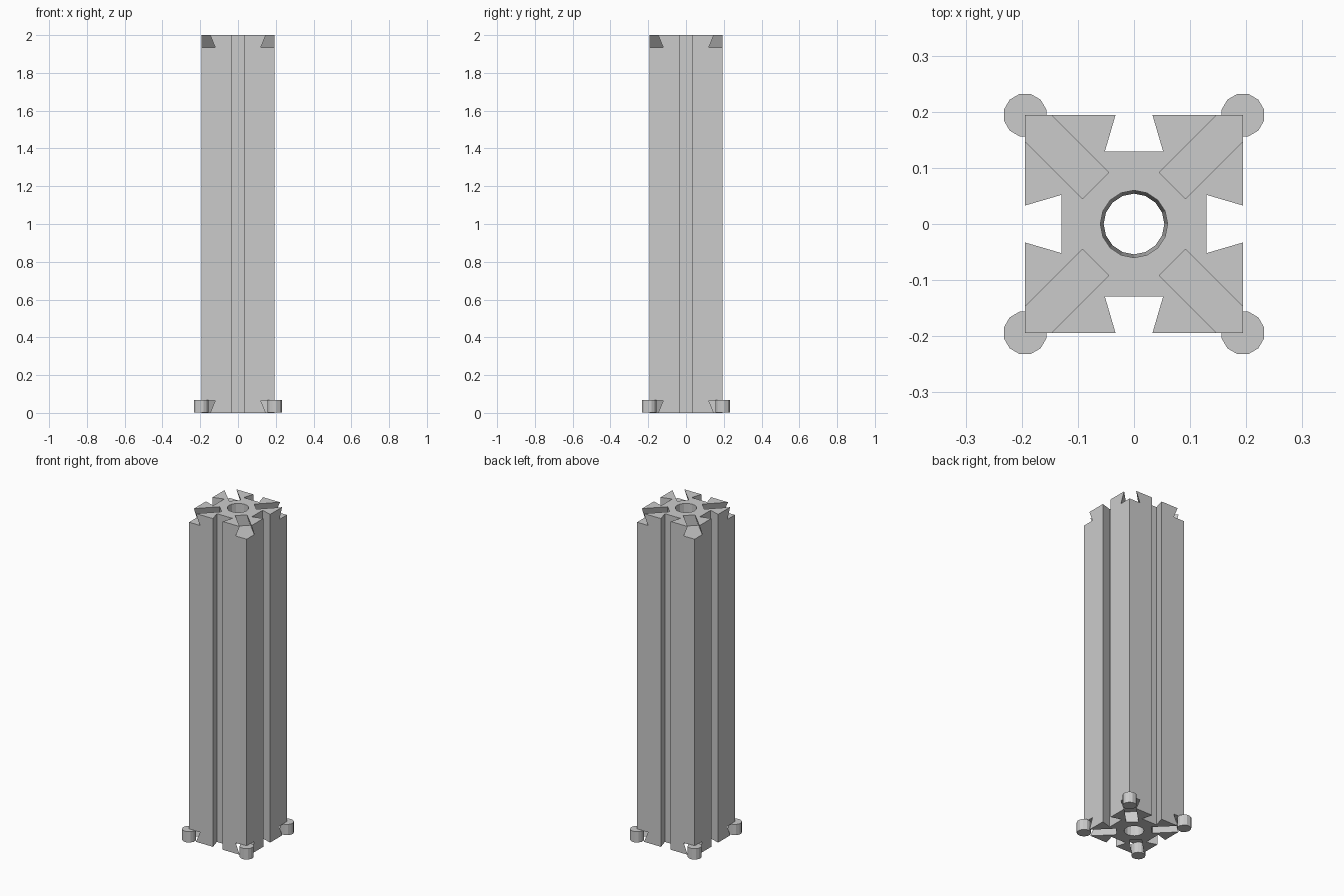
import bpy
import bmesh
from math import pi, radians
from mathutils import Matrix, Vector

if "Cube" in bpy.data.objects:
    bpy.data.objects.remove(bpy.data.objects["Cube"], do_unlink=True)

HEIGHT = 2.0
HALF = 0.194      # half width of the square post
DEPTH = 0.065     # depth of every dovetail
MOUTH = 0.033     # half width of a dovetail at the surface
FLOOR = 0.052     # half width of a dovetail at its floor

grey = bpy.data.materials.new("mid_grey")
grey.use_nodes = True
colour = (0.6, 0.6, 0.6, 1)
grey.diffuse_color = colour
grey.node_tree.nodes["Principled BSDF"].inputs["Base Color"].default_value = colour


def add_prism(bm, points, direction):
    """Extrude a closed outline along a direction."""
    face = bm.faces.new([bm.verts.new(p) for p in points])
    result = bmesh.ops.extrude_face_region(bm, geom=[face], use_keep_orig=True)
    moved = [v for v in result["geom"] if isinstance(v, bmesh.types.BMVert)]
    bmesh.ops.translate(bm, vec=direction, verts=moved)


def make_object(name, bm):
    bmesh.ops.recalc_face_normals(bm, faces=bm.faces)
    mesh = bpy.data.meshes.new(name)
    bm.to_mesh(mesh)
    bm.free()
    mesh.materials.append(grey)
    obj = bpy.data.objects.new(name, mesh)
    bpy.context.collection.objects.link(obj)
    return obj


# Post: square section with a dovetail slot in each side
quarter = [(-MOUTH, -HALF), (-FLOOR, DEPTH - HALF), (FLOOR, DEPTH - HALF),
           (MOUTH, -HALF), (HALF, -HALF)]
outline = []
for turn in range(4):
    spin = Matrix.Rotation(turn * pi / 2, 3, "Z")
    outline += [spin @ Vector((x, y, 0)) for x, y in quarter]
bm = bmesh.new()
add_prism(bm, outline, (0, 0, HEIGHT))
post = make_object("slotted_post", bm)

# Cutter: diagonal dovetail grooves at both ends and a tapered centre bore
bm = bmesh.new()
START, OVER = 0.097, 0.02
slope = (FLOOR - MOUTH) / DEPTH
outer = MOUTH - slope * OVER
for turn in range(4):
    spin = Matrix.Rotation(radians(45 + 90 * turn), 3, "Z")
    for end, inward in ((0, 1), (HEIGHT, -1)):
        section = [(-outer, -OVER), (outer, -OVER), (FLOOR, DEPTH), (-FLOOR, DEPTH)]
        points = [spin @ Vector((START, w, end + inward * d)) for w, d in section]
        add_prism(bm, points, spin @ Vector((0.3, 0, 0)))
bmesh.ops.create_cone(bm, cap_ends=True, segments=16, radius1=0.054, radius2=0.06,
                      depth=HEIGHT + 0.02,
                      matrix=Matrix.Translation((0, 0, HEIGHT / 2)))
cutter = make_object("groove_cutter", bm)
cutter.hide_render = True

cut = post.modifiers.new("grooves", "BOOLEAN")
cut.operation = "DIFFERENCE"
cut.solver = "EXACT"
cut.object = cutter
bpy.context.view_layer.objects.active = post
bpy.ops.object.modifier_apply(modifier=cut.name)
bpy.data.objects.remove(cutter, do_unlink=True)

# Corner pegs: short faceted cylinders at the base
for side_y, row in ((-1, "front"), (1, "back")):
    for side_x, side in ((-1, "right"), (1, "left")):
        bm = bmesh.new()
        place = Matrix.Translation((side_x * HALF, side_y * HALF, 0.034))
        bmesh.ops.create_cone(bm, cap_ends=True, segments=12, radius1=0.039,
                              radius2=0.039, depth=0.066,
                              matrix=place @ Matrix.Rotation(radians(15), 4, "Z"))
        make_object(f"{row}_{side}_peg", bm)
